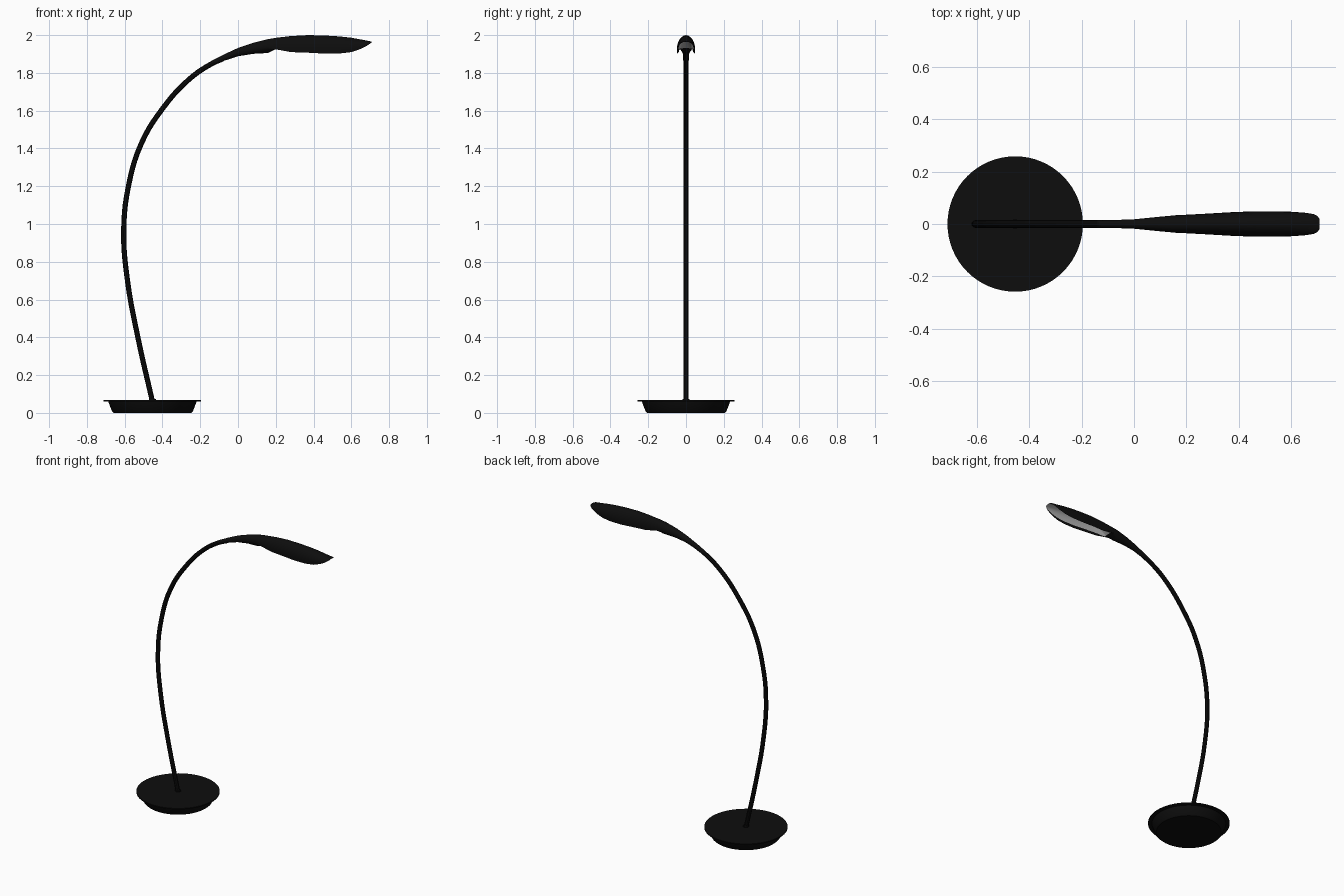
import bpy
import bmesh
from math import sin, cos, pi

cube = bpy.data.objects.get("Cube")
if cube:
    bpy.data.objects.remove(cube, do_unlink=True)


def make_material(name, value):
    mat = bpy.data.materials.new(name)
    mat.use_nodes = True
    color = (value, value, value, 1)
    mat.diffuse_color = color
    mat.node_tree.nodes["Principled BSDF"].inputs["Base Color"].default_value = color
    return mat


black = make_material("black", 0.004)
light_grey = make_material("light grey", 0.45)
BASE_X = -0.453


def finish(bm, name, materials, angle=0.6):
    bmesh.ops.recalc_face_normals(bm, faces=bm.faces)
    mesh = bpy.data.meshes.new(name)
    bm.to_mesh(mesh)
    bm.free()
    obj = bpy.data.objects.new(name, mesh)
    bpy.context.collection.objects.link(obj)
    for mat in materials:
        mesh.materials.append(mat)
    smooth(obj, angle)
    return obj


def smooth(obj, angle=0.6):
    bpy.ops.object.select_all(action='DESELECT')
    obj.select_set(True)
    bpy.context.view_layer.objects.active = obj
    bpy.ops.object.shade_smooth_by_angle(angle=angle)


def loft(bm, rings):
    """Skin a list of point rings, cap both ends, return faces with (row, column)."""
    rows = [[bm.verts.new(p) for p in ring] for ring in rings]
    made = []
    for r, (a, b) in enumerate(zip(rows, rows[1:])):
        n = len(a)
        for c in range(n):
            k = (c + 1) % n
            made.append((bm.faces.new((a[c], a[k], b[k], b[c])), r, c))
    bm.faces.new(rows[0])
    bm.faces.new(rows[-1])
    return made


def lathe(name, profile, x, sides):
    bm = bmesh.new()
    loft(bm, [[(x + r * cos(2 * pi * i / sides), r * sin(2 * pi * i / sides), z)
               for i in range(sides)] for r, z in profile])
    return finish(bm, name, [black])


# Dish-shaped base with a thin overhanging top plate
lathe("base_dish", [(0.205, 0), (0.214, 0.008), (0.234, 0.06)], BASE_X, 64)
lathe("base_plate", [(0.258, 0.06), (0.258, 0.067)], BASE_X, 64)
lathe("arm_socket", [(0.018, 0.066), (0.018, 0.074)], BASE_X, 24)

# Curved arm
path = [(-0.453, 0.06), (-0.53, 0.4), (-0.585, 0.7), (-0.605, 0.96), (-0.58, 1.2),
        (-0.51, 1.43), (-0.4, 1.61), (-0.26, 1.765), (-0.14, 1.848), (-0.08, 1.875)]
curve = bpy.data.curves.new("arm", 'CURVE')
curve.dimensions = '3D'
curve.bevel_depth = 0.0145
curve.bevel_resolution = 3
curve.use_fill_caps = True
spline = curve.splines.new('BEZIER')
spline.resolution_u = 5
spline.bezier_points.add(len(path) - 1)
for point, (x, z) in zip(spline.bezier_points, path):
    point.co = (x, 0, z)
    point.handle_left_type = point.handle_right_type = 'AUTO'
curve.materials.append(black)
arm = bpy.data.objects.new("arm", curve)
bpy.context.collection.objects.link(arm)
bpy.ops.object.select_all(action='DESELECT')
arm.select_set(True)
bpy.context.view_layer.objects.active = arm
bpy.ops.object.convert(target='MESH')
smooth(bpy.context.view_layer.objects.active)

# Lamp head: x, top, bottom, half width, openness of the underside
stations = [
    (-0.14, 1.864, 1.834, 0.014, 0), (-0.08, 1.895, 1.862, 0.015, 0),
    (0.0, 1.932, 1.888, 0.018, 0), (0.08, 1.959, 1.901, 0.026, 0),
    (0.16, 1.979, 1.905, 0.034, 0.1), (0.21, 1.987, 1.907, 0.039, 0.6),
    (0.28, 1.995, 1.91, 0.045, 1), (0.37, 2.0, 1.907, 0.051, 1),
    (0.46, 1.998, 1.902, 0.055, 1), (0.54, 1.993, 1.903, 0.055, 1),
    (0.6, 1.986, 1.91, 0.053, 1), (0.65, 1.977, 1.927, 0.049, 1),
    (0.685, 1.97, 1.945, 0.043, 1), (0.7, 1.967, 1.956, 0.034, 1),
    (0.708, 1.965, 1.961, 0.02, 1)]
HALF = 14


def head_ring(x, top, bottom, width, openness):
    center = bottom + (top - bottom) * 0.5 * (1 - openness)
    height = top - center
    ring = []
    for i in range(2 * HALF):
        a = pi * i / HALF
        s = abs(sin(a))
        y = width * cos(a) * (1 - 0.16 * openness * (1 - s) ** 2)
        z = center + height * s
        if i > HALF:  # underside: round on the neck, hollowed on the shade
            y *= 1 - 0.07 * openness
            z = center + height * s * (0.88 * openness - (1 - openness))
        ring.append((x, y, z))
    return ring


bm = bmesh.new()
for face, row, col in loft(bm, [head_ring(*s) for s in stations]):
    inside = HALF < col < 2 * HALF - 1
    if inside and stations[row][4] + stations[row + 1][4] > 1:
        face.material_index = 1
finish(bm, "lamp_head", [black, light_grey], 0.9)
